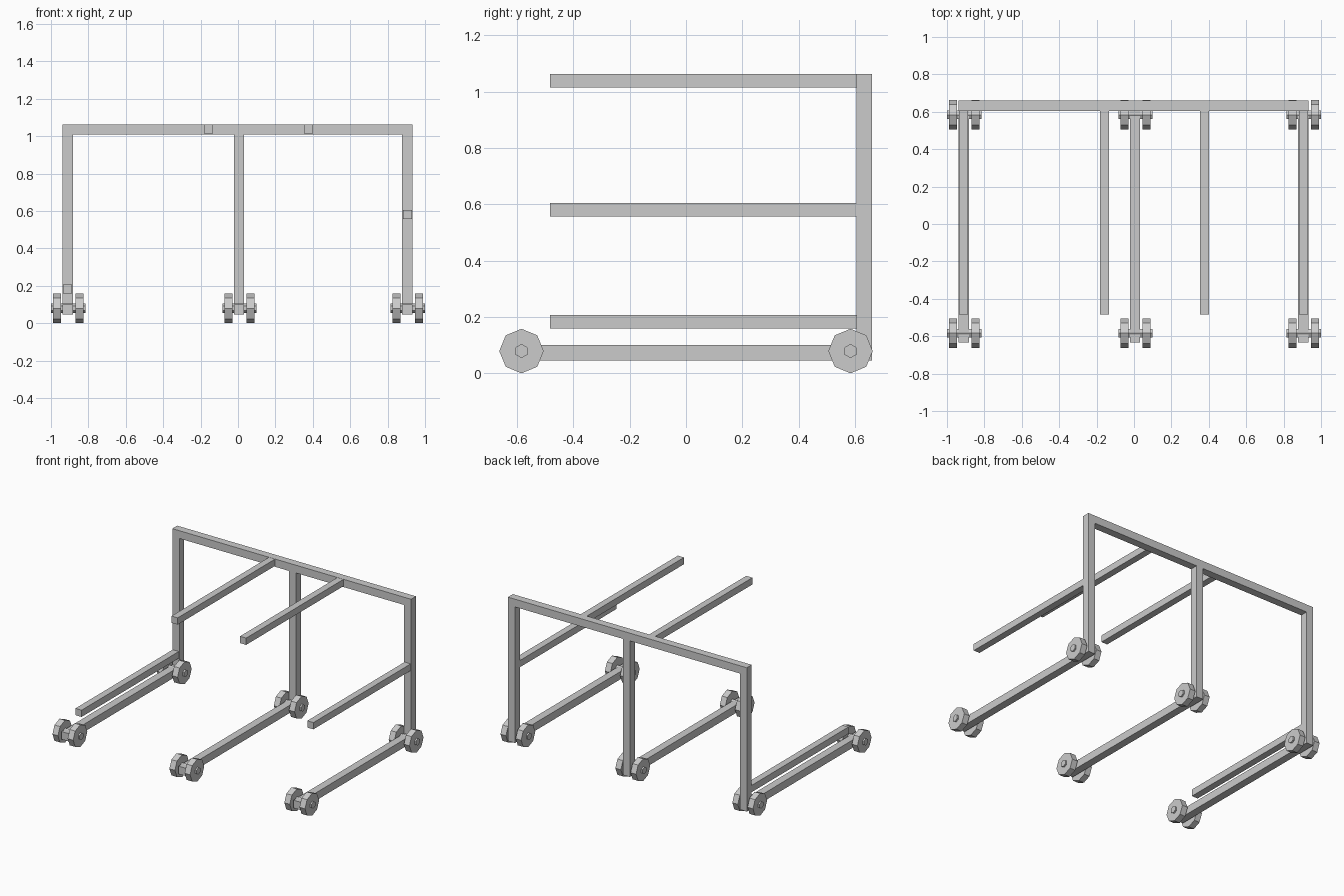
import bpy
from math import radians

if "Cube" in bpy.data.objects:
    bpy.data.objects.remove(bpy.data.objects["Cube"])


def bar(name, lo, hi):
    """Rectangular bar between two opposite corners."""
    bpy.ops.mesh.primitive_cube_add(size=1, location=[(a + b) / 2 for a, b in zip(lo, hi)])
    ob = bpy.context.object
    ob.name = name
    ob.scale = [b - a for a, b in zip(lo, hi)]
    bpy.ops.object.transform_apply(location=False, rotation=False, scale=True)
    return ob


def disc(name, sides, radius, width, loc):
    """Low-poly cylinder lying along x, with a corner pointing up."""
    bpy.ops.mesh.primitive_cylinder_add(vertices=sides, radius=radius, depth=width,
                                        location=loc, rotation=(0, radians(90), 0))
    ob = bpy.context.object
    ob.name = name
    # corner of the polygon must lie on the vertical axis
    v = max(ob.data.vertices, key=lambda v: abs(v.co.x))
    if abs(abs(v.co.x) - radius) > 1e-4:
        ob.rotation_euler = (radians(90), 0, radians(90))
    return ob


T = 0.0275          # half thickness of frame bars
A = 0.024           # half thickness of arms
AXLE_Z, AXLE_Y = 0.079, 0.584
FRONT, BACK = -0.634, 0.66
BOTTOM, TOP = 0.045, 1.063

# Three legs: base rail, upright post, two axles with paired wheels
for side, cx in (("left", -0.908), ("middle", 0.008), ("right", 0.908)):
    px = cx - 0.003
    bar(f"{side}_base_rail", (px - T, FRONT, BOTTOM), (px + T, BACK - 2 * T, BOTTOM + 2 * T))
    bar(f"{side}_post", (px - T, BACK - 2 * T, BOTTOM), (px + T, BACK, TOP - 2 * T))
    for end, y in (("front", -AXLE_Y), ("back", AXLE_Y)):
        disc(f"{side}_{end}_axle", 6, 0.025, 0.184, (cx, y, AXLE_Z))
        for dx in (-0.0595, 0.0595):
            disc(f"{side}_{end}_wheel", 8, 0.079, 0.043, (cx + dx, y, AXLE_Z))

# Top crossbar joining the posts
bar("top_crossbar", (-0.911 - T, BACK - 2 * T, TOP - 2 * T), (0.905 + T, BACK, TOP))

# Forward-reaching arms: (name, x, z)
for name, x, z in (("left_low_arm", -0.911, 0.183), ("right_middle_arm", 0.905, 0.581),
                   ("top_left_arm", -0.158, 1.038), ("top_right_arm", 0.378, 1.038)):
    bar(name, (x - A, -0.483, z - A), (x + A, BACK - 2 * T, z + A))
